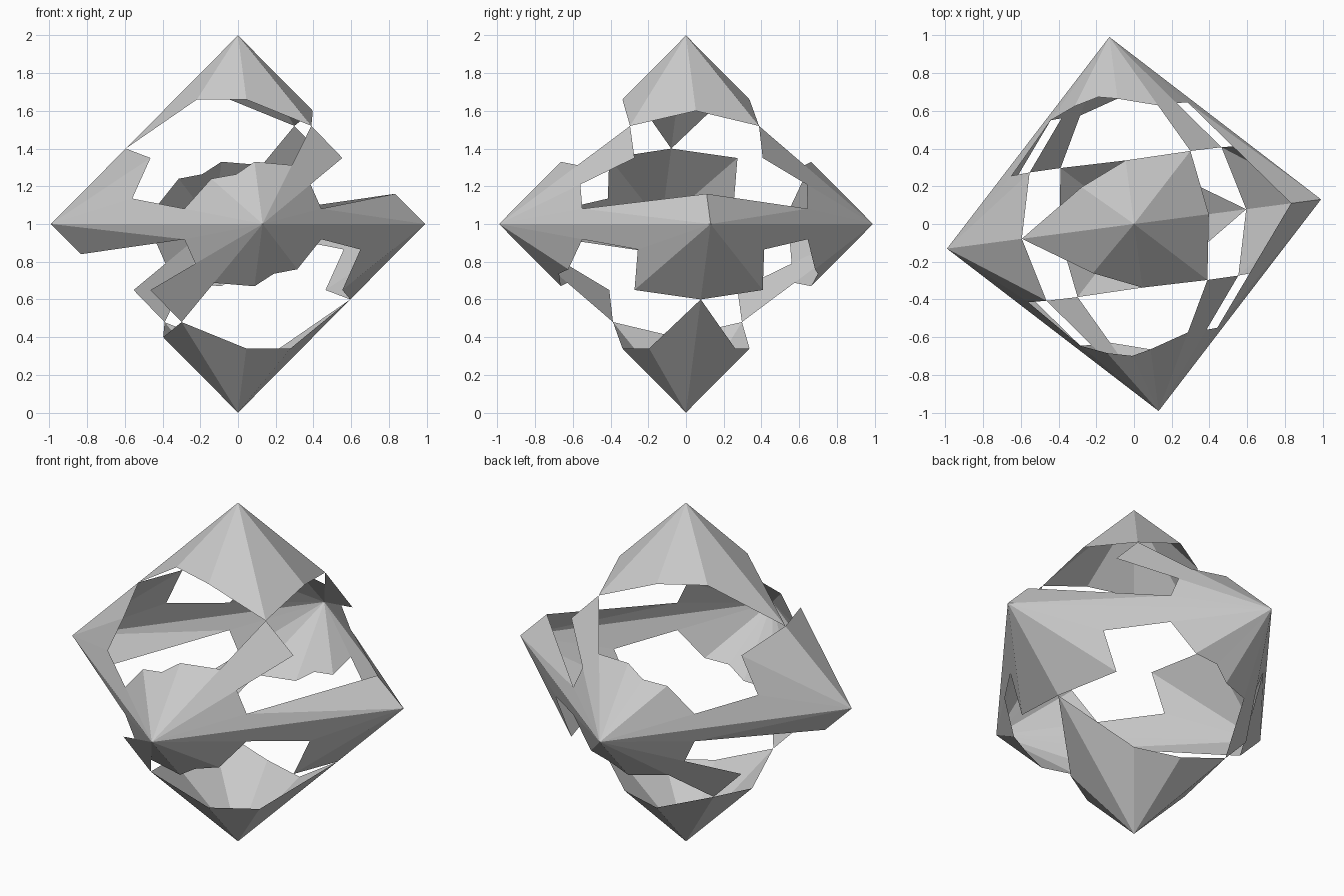
import bpy
import bmesh
from math import radians
from mathutils import Matrix, Vector as V

cube = bpy.data.objects.get("Cube")
if cube:
    bpy.data.objects.remove(cube, do_unlink=True)

grey = bpy.data.materials.new("plain grey")
grey.use_nodes = True
COLOUR = (0.6, 0.6, 0.6, 1)
grey.diffuse_color = COLOUR
grey.node_tree.nodes["Principled BSDF"].inputs["Base Color"].default_value = COLOUR

# Octahedron corners, centred on the origin
TOP, FRONT = V((0, 0, 1)), V((0, -1, 0))
LEFT, RIGHT = V((1, 0, 0)), V((-1, 0, 0))

# Raised points on the bulged faces
high = V((0.347, -0.345, 0.52))
mid = V((0.513, -0.343, 0.35))
low = V((0.61, -0.338, 0.135))
inner = V((-0.25, -0.23, 0.66))
arm_tip = V((-0.6, 0, 0.4))
ridge = TOP.lerp(FRONT, 0.34)
crest = FRONT.lerp(TOP, 0.33)


def flip_x(p):
    return V((-p.x, p.y, p.z))


# Notch points lying on the creases that leave the front corner
high_notch = FRONT.lerp(high, 0.6)
mid_notch = FRONT.lerp(mid, 0.6)
belt_l = FRONT.lerp(low, 0.6)
belt_r = flip_x(belt_l)
inner_notch = FRONT.lerp(inner, 0.4)
side_notch = V((-0.23, -0.66, 0.24))

# Front upper part of each kind of corner
cap = [
    (TOP, TOP.lerp(LEFT, 0.4), high),
    (TOP, high, ridge),
    (TOP, ridge, inner),
    (TOP, inner, arm_tip),
]
front = [
    (FRONT, crest, high_notch),
    (FRONT, high_notch, high, mid, mid_notch),
    (FRONT, mid_notch, belt_l),
    (FRONT, belt_l, LEFT),
    (FRONT, crest, inner_notch),
    (FRONT, inner_notch, side_notch),
    (FRONT, side_notch, belt_r),
    (FRONT, belt_r, RIGHT),
]
short_side = [(LEFT, LEFT.lerp(TOP, 0.16), belt_l)]
long_side = [
    (RIGHT, arm_tip, flip_x(mid)),
    (RIGHT, flip_x(mid), flip_x(low)),
    (RIGHT, flip_x(low), belt_r),
]

# Symmetries of the shell
same = (1, 1, 1)
mirror = (1, -1, 1)
turn = (-1, 1, -1)
invert = (-1, -1, -1)

place = Matrix.Translation((0, 0, 1)) @ Matrix.Rotation(radians(7.5), 4, "Z")


def build(name, *groups):
    """Make one sheet from (faces, symmetries) groups, facing outward."""
    bm = bmesh.new()
    for faces, signs in groups:
        for sign in signs:
            for points in faces:
                pts = [V(a * s for a, s in zip(p, sign)) for p in points]
                face = bm.faces.new([bm.verts.new(p) for p in pts])
                face.normal_update()
                if face.normal.dot(face.calc_center_median()) < 0:
                    face.normal_flip()
    bmesh.ops.remove_doubles(bm, verts=bm.verts, dist=0.001)
    bm.transform(place)
    mesh = bpy.data.meshes.new(name)
    bm.to_mesh(mesh)
    bm.free()
    mesh.materials.append(grey)
    bpy.context.collection.objects.link(bpy.data.objects.new(name, mesh))


build("upper_cap", (cap, (same, mirror)))
build("lower_cap", (cap, (turn, invert)))
build("front_corner", (front, (same, turn)))
build("back_corner", (front, (mirror, invert)))
build("left_corner", (short_side, (same, mirror)), (long_side, (turn, invert)))
build("right_corner", (long_side, (same, mirror)), (short_side, (turn, invert)))
